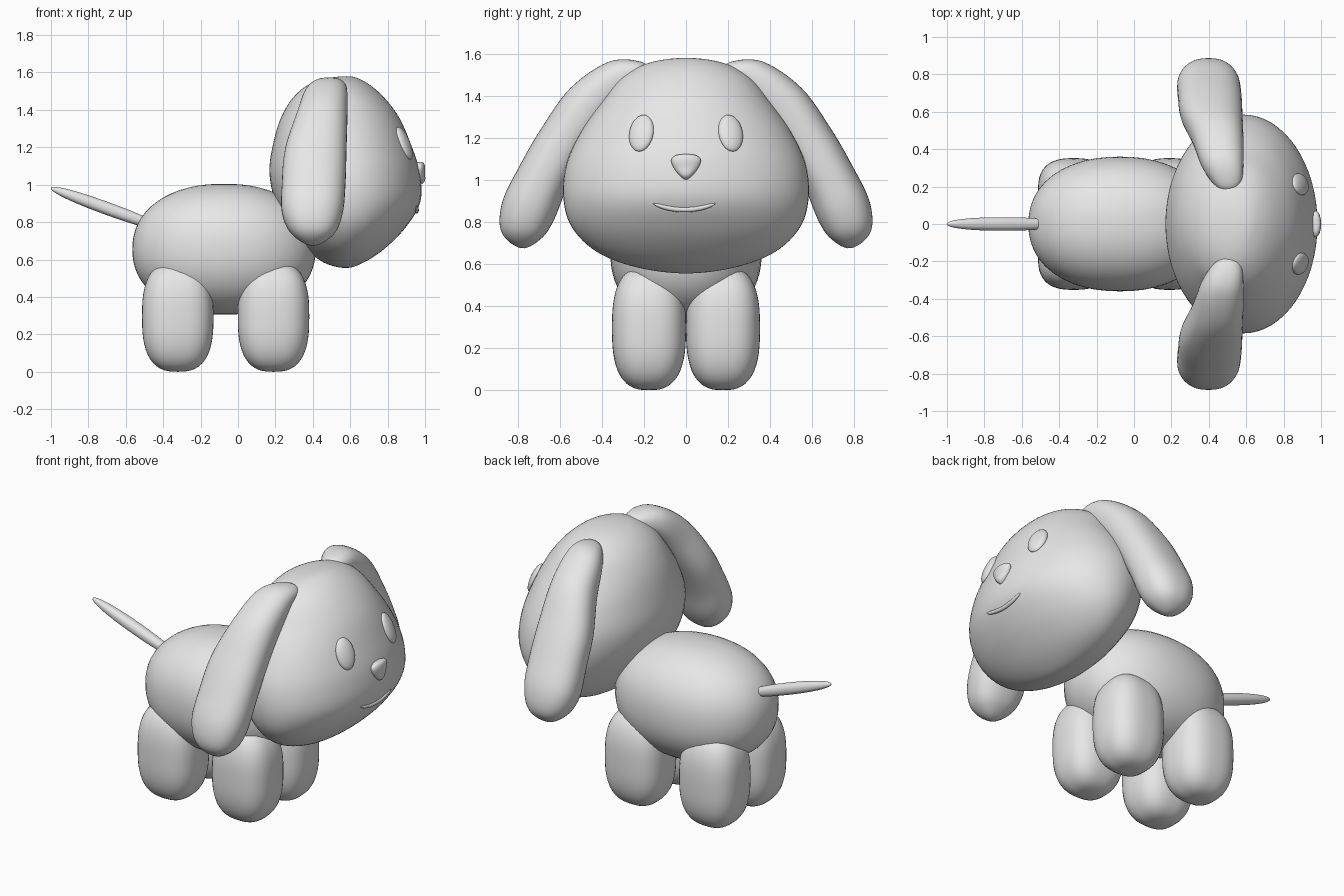
import bpy, bmesh, math
from mathutils import Vector, Matrix
from mathutils.bvhtree import BVHTree

old = bpy.data.objects.get("Cube")
if old:
    bpy.data.objects.remove(old, do_unlink=True)

grey = bpy.data.materials.new("light_grey")
grey.use_nodes = True
COLOUR = (0.8, 0.8, 0.8, 1)
grey.diffuse_color = COLOUR
grey.node_tree.nodes["Principled BSDF"].inputs["Base Color"].default_value = COLOUR


def finish(name, bm):
    """Turn a bmesh into a smooth shaded object."""
    bmesh.ops.recalc_face_normals(bm, faces=bm.faces)
    for f in bm.faces:
        f.smooth = True
    mesh = bpy.data.meshes.new(name)
    bm.to_mesh(mesh)
    bm.free()
    mesh.materials.append(grey)
    obj = bpy.data.objects.new(name, mesh)
    bpy.context.collection.objects.link(obj)
    return obj


def blob(name, centre, half, power=2.0, rotation=Matrix()):
    """Rounded ellipsoid; a higher power makes it boxier."""
    bm = bmesh.new()
    bmesh.ops.create_uvsphere(bm, u_segments=48, v_segments=32, radius=1)
    for v in bm.verts:
        p = v.co / sum(abs(c) ** power for c in v.co) ** (1 / power)
        v.co = rotation @ Vector(a * b for a, b in zip(p, half)) + Vector(centre)
    return finish(name, bm)


def spline(a, b, c, d, t):
    return b + (c - a) * (t / 2) + (2 * a - 5 * b + 4 * c - d) * (t * t / 2) \
        + (3 * b - a - 3 * c + d) * (t ** 3 / 2)


def loft(name, rows, squareness=1.0, sides=40, steps=6):
    """Closed skin through elliptical rows of (centre, half axis, half axis)."""
    def cap(row):
        return (row[0], -row[1], -row[2])
    rows = [cap(rows[1])] + rows + [cap(rows[-2])]
    bm = bmesh.new()
    rings = []
    for i in range(1, len(rows) - 2):
        last = i == len(rows) - 3
        for s in range(steps + last):
            c, u, v = (spline(*(rows[i + k][n] for k in (-1, 0, 1, 2)), s / steps)
                       for n in range(3))
            ring = []
            for k in range(sides):
                a = math.tau * k / sides
                cu, cv = (math.copysign(abs(w) ** squareness, w)
                          for w in (math.cos(a), math.sin(a)))
                ring.append(bm.verts.new(c + u * cu + v * cv))
            rings.append(ring)
    for lo, hi in zip(rings, rings[1:]):
        for k in range(sides):
            n = (k + 1) % sides
            bm.faces.new((lo[k], lo[n], hi[n], hi[k]))
    bmesh.ops.remove_doubles(bm, verts=bm.verts, dist=0.0002)
    return finish(name, bm)


# Body and legs
blob("body", (-0.075, 0, 0.655), (0.49, 0.36, 0.35), 2.2)
for end, x in (("front", 0.19), ("back", -0.322)):
    for side, y in (("left", 0.176), ("right", -0.176)):
        blob(f"{end}_leg_{side}", (x, y, 0.295), (0.191, 0.176, 0.295), 2.7)

# Tail
blob("tail", (-0.70, 0, 0.873), (0.32, 0.036, 0.034), 2.2,
     Matrix.Rotation(math.radians(20), 3, "Y"))

# Head: height, back x, front x, half width
head_rows = [
    (1.58, 0.58, 0.58, 0), (1.555, 0.42, 0.67, 0.18), (1.483, 0.31, 0.765, 0.31),
    (1.37, 0.235, 0.855, 0.40), (1.228, 0.19, 0.92, 0.50), (1.07, 0.168, 0.97, 0.57),
    (0.91, 0.2, 0.975, 0.583), (0.77, 0.28, 0.895, 0.54), (0.655, 0.37, 0.78, 0.42),
    (0.583, 0.46, 0.67, 0.23), (0.555, 0.575, 0.575, 0)]
head = loft("head", [
    (Vector(((b + f) / 2, 0, z)), Vector(((f - b) / 2, 0, 0)), Vector((0, w, 0)))
    for z, b, f, w in head_rows], sides=64)

# Ears: y, z, back x, front x, half thickness
ear_rows = [
    (0.17, 1.52, 0.50, 0.50, 0), (0.21, 1.515, 0.43, 0.57, 0.05),
    (0.32, 1.485, 0.36, 0.585, 0.09), (0.46, 1.36, 0.31, 0.585, 0.118),
    (0.585, 1.18, 0.25, 0.58, 0.122), (0.68, 1.01, 0.235, 0.575, 0.125),
    (0.752, 0.85, 0.235, 0.56, 0.13), (0.785, 0.735, 0.29, 0.51, 0.095),
    (0.785, 0.675, 0.40, 0.40, 0)]
for side, sign in (("left", 1), ("right", -1)):
    rows = []
    for i, (y, z, b, f, t) in enumerate(ear_rows):
        before, after = ear_rows[max(i - 1, 0)], ear_rows[min(i + 1, len(ear_rows) - 1)]
        along = Vector((after[0] - before[0], after[1] - before[1])).normalized()
        rows.append((Vector(((b + f) / 2, sign * y, z)), Vector(((f - b) / 2, 0, 0)),
                     Vector((0, -sign * along.y, along.x)) * t))
    loft(f"ear_{side}", rows, squareness=0.85)

# Face details sit on the head surface
tree = BVHTree.FromPolygons([v.co for v in head.data.vertices],
                            [p.vertices[:] for p in head.data.polygons])


def on_face(y, z):
    return tree.ray_cast(Vector((2, y, z)), Vector((-1, 0, 0)))[:2]


for side, y in (("left", 0.212), ("right", -0.212)):
    spot, normal = on_face(y, 1.222)
    if normal.x < 0:
        normal = -normal
    turn = normal.to_track_quat("X", "Z").to_matrix()
    blob(f"eye_{side}", spot, (0.028, 0.06, 0.093), 2.0, turn)

# Nose: height, half width, half depth
loft("nose", [
    (Vector((0.972, 0, z)), Vector((d, 0, 0)), Vector((0, w, 0)))
    for z, w, d in ((1.122, 0, 0), (1.117, 0.048, 0.02), (1.095, 0.07, 0.028),
                    (1.06, 0.06, 0.028), (1.02, 0.03, 0.027), (1.0, 0, 0))])

# Mouth: thin curved roll
mouth = []
for i in range(13):
    s = i / 6 - 1
    z = 0.858 + 0.03 * s * s
    r = 0.012 * math.sqrt(max(0, 1 - s ** 4))
    mouth.append((on_face(0.15 * s - 0.008, z)[0], Vector((r, 0, 0)), Vector((0, 0, r))))
loft("mouth", mouth, sides=12, steps=3)
